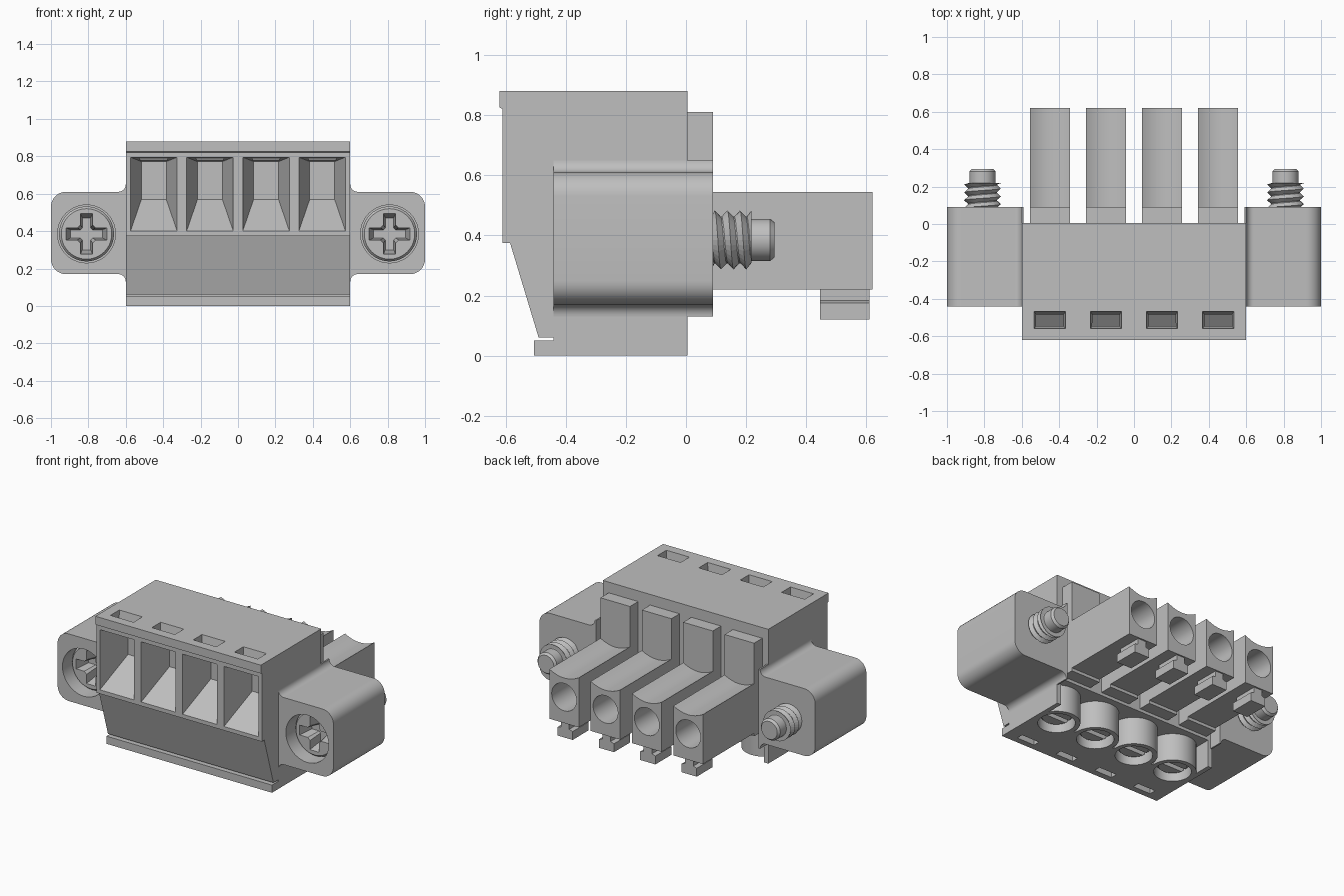
import bpy, bmesh, math
from mathutils import Vector

cube = bpy.data.objects.get("Cube")
if cube:
    bpy.data.objects.remove(cube, do_unlink=True)

grey = bpy.data.materials.new("plain_grey")
grey.use_nodes = True
colour = (0.52, 0.52, 0.52, 1)
grey.diffuse_color = colour
grey.node_tree.nodes["Principled BSDF"].inputs["Base Color"].default_value = colour

POLES = (-0.45, -0.15, 0.15, 0.45)


def place(axis, p, t):
    """Put a 2D point on the plane at t along the axis."""
    return {"x": (t, p[0], p[1]), "y": (p[0], t, p[1]), "z": (p[0], p[1], t)}[axis]


def loft(name, rings):
    """Solid through matching closed rings, capped at both ends."""
    bm = bmesh.new()
    vs = [[bm.verts.new(p) for p in ring] for ring in rings]
    n = len(vs[0])
    for a, b in zip(vs, vs[1:]):
        for i in range(n):
            bm.faces.new((a[i], a[(i + 1) % n], b[(i + 1) % n], b[i]))
    bm.faces.new(vs[0])
    bm.faces.new(vs[-1])
    bmesh.ops.recalc_face_normals(bm, faces=bm.faces)
    return finish(name, bm)


def finish(name, bm):
    me = bpy.data.meshes.new(name)
    bm.to_mesh(me)
    bm.free()
    me.materials.append(grey)
    ob = bpy.data.objects.new(name, me)
    bpy.context.collection.objects.link(ob)
    return ob


def prism(name, axis, pts, a, b):
    return loft(name, [[place(axis, p, t) for p in pts] for t in (a, b)])


def rect(x0, x1, y0, y1):
    return [(x0, y0), (x1, y0), (x1, y1), (x0, y1)]


def box(name, x0, x1, y0, y1, z0, z1):
    return prism(name, "z", rect(x0, x1, y0, y1), z0, z1)


def arc(cx, cy, r, a0, a1, n=8):
    return [(cx + r * math.cos(math.radians(a0 + (a1 - a0) * i / n)),
             cy + r * math.sin(math.radians(a0 + (a1 - a0) * i / n))) for i in range(n + 1)]


def lathe(name, axis, c, profile, n=40):
    """Round solid from (radius, position) pairs along the axis."""
    return loft(name, [[place(axis, p, t) for p in arc(c[0], c[1], r, 0, 360, n)[:-1]]
                       for r, t in profile])


def cut(target, cutters):
    """Subtract the cutters, then discard them."""
    for c in cutters:
        c.hide_render = True
        m = target.modifiers.new("cut", "BOOLEAN")
        m.operation, m.solver, m.object = "DIFFERENCE", "EXACT", c
    dg = bpy.context.evaluated_depsgraph_get()
    me = bpy.data.meshes.new_from_object(target.evaluated_get(dg))
    target.modifiers.clear()
    target.data = me
    for c in cutters:
        bpy.data.objects.remove(c, do_unlink=True)


# Housing: side profile swept across the width
housing = prism("housing", "x", [
    (-0.62, 0.88), (-0.62, 0.825), (-0.61, 0.82), (-0.61, 0.375), (-0.585, 0.375),
    (-0.49, 0.06), (-0.44, 0.06), (-0.44, 0.05), (-0.505, 0.05), (-0.505, 0),
    (0.005, 0), (0.005, 0.88)], -0.6, 0.6)
cutters = [box("rear_relief", -0.57, 0.57, -0.19, 0.1, -0.1, 0.18)]
for c in POLES:
    # Tapered wire entry in the front
    cutters.append(loft("wire_entry", [
        [place("y", p, -0.63) for p in rect(c - 0.13, c + 0.13, 0.385, 0.797)],
        [place("y", p, -0.40) for p in rect(c - 0.067, c + 0.067, 0.568, 0.772)]]))
    # Test slot in the top
    cutters.append(loft("test_slot", [
        [place("z", p, 0.89) for p in rect(c - 0.085, c + 0.085, -0.56, -0.465)],
        [place("z", p, 0.74) for p in rect(c - 0.068, c + 0.068, -0.54, -0.492)]]))
    # Latch slot in the base
    cutters.append(box("latch_slot", c - 0.065, c + 0.065, -0.465, -0.42, -0.1, 0.04))
    cutters.append(lathe("screw_well", "z", (c, -0.18), [(0.112, -0.1), (0.112, 0.17)]))
cut(housing, cutters)

rounded = []
for i, c in enumerate(POLES, 1):
    # Tube around each clamping screw
    boss = lathe(f"screw_tube_{i}", "z", (c, -0.18), [(0.142, 0), (0.142, 0.19)])
    cut(boss, [lathe("bore", "z", (c, -0.18), [(0.112, -0.1), (0.112, 0.17)])])
    # Slotted clamping screw
    screw = lathe(f"clamp_screw_{i}", "z", (c, -0.18),
                  [(0.085, 0.04), (0.1, 0.055), (0.1, 0.2)])
    cut(screw, [box("slot", c - 0.12, c + 0.12, -0.197, -0.163, 0, 0.09)])
    # Plug finger with scooped top and pin socket
    top = [(c + 0.107 * k / 6, 0.515 + 0.03 * (k / 6) ** 2) for k in range(6, -7, -1)]
    finger = prism(f"plug_finger_{i}", "y",
                   [(c - 0.107, 0.22), (c + 0.107, 0.22)] + top, 0, 0.62)
    cut(finger, [lathe("socket", "y", (c, 0.39), [(0.09, 0.25), (0.09, 0.7)])])
    rounded += [boss, screw, finger]
    # Raised plate on the rear wall
    box(f"rear_plate_{i}", c - 0.107, c + 0.107, 0, 0.09, 0.2, 0.81)
    # T-shaped key below the finger
    prism(f"key_{i}", "y", [
        (c - 0.03, 0.23), (c - 0.03, 0.183), (c - 0.055, 0.175), (c - 0.055, 0.12),
        (c + 0.055, 0.12), (c + 0.055, 0.175), (c + 0.03, 0.183), (c + 0.03, 0.23)],
        0.445, 0.61)


def cross(cx, cz, arm, w):
    pts = []
    for q in range(4):
        a = math.radians(90 * q)
        for u, v in ((arm, -w), (arm, w), (w * 1.5, w), (w, w * 1.5)):
            pts.append((cx + u * math.cos(a) - v * math.sin(a),
                        cz + u * math.sin(a) + v * math.cos(a)))
    return pts


def thread(name, cx, cz, y0, y1, pitch, r_in, r_out, n=32):
    """Helical ridge wound around a shaft."""
    bm = bmesh.new()
    rows = []
    for k in range(2 * math.ceil((y1 - y0) / pitch) + 3):
        row = []
        for j in range(n + 1):
            a = 2 * math.pi * j / n
            y = min(max(y0 + pitch * (k / 2 - j / n), y0), y1)
            r = r_out if k % 2 else r_in
            row.append(bm.verts.new((cx + r * math.cos(a), y, cz + r * math.sin(a))))
        rows.append(row)
    for a, b in zip(rows, rows[1:]):
        for j in range(n):
            bm.faces.new((a[j], a[j + 1], b[j + 1], b[j]))
    bmesh.ops.remove_doubles(bm, verts=bm.verts, dist=0.0005)
    bmesh.ops.recalc_face_normals(bm, faces=bm.faces)
    return finish(name, bm)


for side, s in (("left", 1), ("right", -1)):
    cx, cz = 0.81 * s, 0.385
    # Mounting flange with rounded corners and fillets into the housing
    outline = ([(0.59, 0.13)] + arc(0.64, 0.13, 0.04, 180, 90)
               + arc(0.92, 0.25, 0.08, -90, 0) + arc(0.92, 0.53, 0.08, 0, 90)
               + arc(0.64, 0.65, 0.04, 270, 180) + [(0.59, 0.65)])
    flange = prism(f"{side}_flange", "y", [(x * s, z) for x, z in outline], -0.44, 0.09)
    cut(flange, [lathe("well", "y", (cx, cz), [(0.155, -0.5), (0.155, -0.2)])])
    # Cross-head mounting screw
    head = lathe(f"{side}_screw_head", "y", (cx, cz),
                 [(0.135, -0.365), (0.147, -0.35), (0.147, -0.19)])
    cut(head, [loft("cross_recess", [
        [place("y", p, -0.38) for p in cross(cx, cz, 0.112, 0.034)],
        [place("y", p, -0.27) for p in cross(cx, cz, 0.085, 0.022)]])])
    shaft = lathe(f"{side}_screw_tip", "y", (cx, cz),
                  [(0.078, 0.08), (0.078, 0.215), (0.07, 0.217), (0.07, 0.28), (0.058, 0.295)])
    thread(f"{side}_screw_thread", cx, cz, 0.085, 0.218, 0.042, 0.076, 0.098)
    rounded += [flange, head, shaft]

# Smooth the round parts, keeping crisp edges
bpy.ops.object.select_all(action="DESELECT")
for ob in rounded + [housing]:
    ob.select_set(True)
bpy.context.view_layer.objects.active = housing
bpy.ops.object.shade_smooth_by_angle(angle=math.radians(30))
